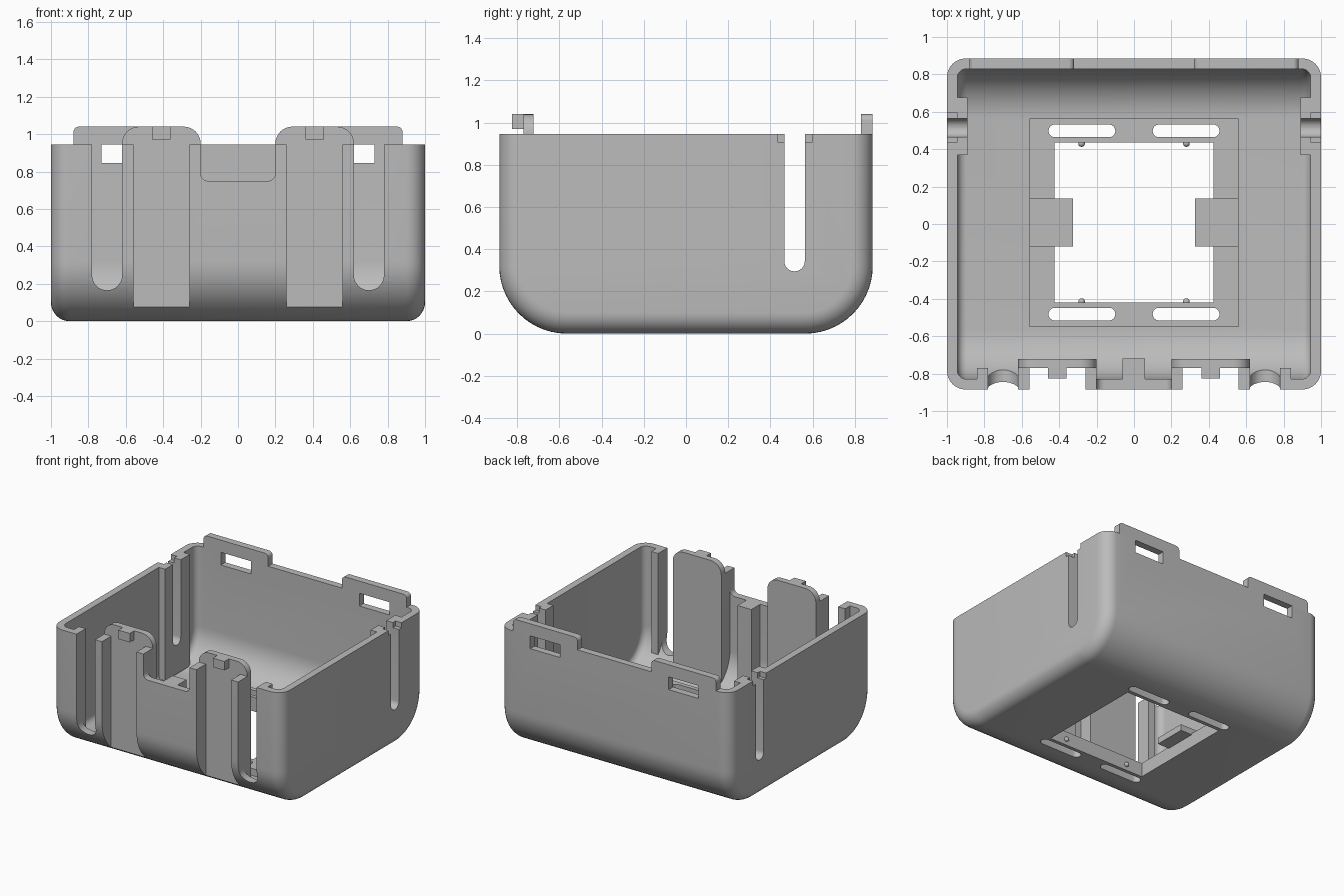
import bpy, bmesh, math

if "Cube" in bpy.data.objects:
    bpy.data.objects.remove(bpy.data.objects["Cube"])

grey = bpy.data.materials.new("plain_grey")
grey.diffuse_color = (0.5, 0.5, 0.5, 1)
grey.use_nodes = True
grey.node_tree.nodes["Principled BSDF"].inputs["Base Color"].default_value = grey.diffuse_color


def finish(bm, name):
    bmesh.ops.recalc_face_normals(bm, faces=bm.faces)
    me = bpy.data.meshes.new(name)
    bm.to_mesh(me)
    bm.free()
    me.materials.append(grey)
    ob = bpy.data.objects.new(name, me)
    bpy.context.collection.objects.link(ob)
    return ob


def loft(name, rings):
    """Closed solid through a list of equal-length point rings."""
    bm = bmesh.new()
    vr = [[bm.verts.new(p) for p in ring] for ring in rings]
    n = len(vr[0])
    for a, b in zip(vr, vr[1:]):
        for i in range(n):
            j = (i + 1) % n
            bm.faces.new((a[i], a[j], b[j], b[i]))
    bm.faces.new(vr[0][::-1])
    bm.faces.new(vr[-1])
    return finish(bm, name)


def rounded(u0, u1, v0, v1, low=0.0, high=0.0, seg=8):
    """Rectangle outline with rounded lower and upper corners."""
    pts = []
    for cu, cv, su, sv, r, a in ((u0, v0, 1, 1, low, 180), (u1, v0, -1, 1, low, 270),
                                 (u1, v1, -1, -1, high, 0), (u0, v1, 1, -1, high, 90)):
        for k in range(seg + 1) if r else (0,):
            t = math.radians(a + 90 * k / seg)
            pts.append((cu + su * r + r * math.cos(t), cv + sv * r + r * math.sin(t)))
    return pts


def prism(name, pts, axis, lo, hi):
    """Extrude an outline along one axis."""
    place = {"x": lambda u, v, w: (w, u, v), "y": lambda u, v, w: (u, w, v),
             "z": lambda u, v, w: (u, v, w)}[axis]
    return loft(name, [[place(u, v, w) for u, v in pts] for w in (lo, hi)])


def span(s, a, b):
    return min(s * a, s * b), max(s * a, s * b)


def tub(name, hx, hy, z0, z1, big, small):
    """Box with large front/back bottom rounds and small end rounds."""
    steps = 8
    rings = []
    for s in (-1, 1):
        half = []
        for k in range(steps + 1):
            t = math.pi / 2 * k / steps
            x, d = hx - small + small * math.cos(t), small * (1 - math.sin(t))
            half.append([(s * x, u, v) for u, v in
                         rounded(-hy + d, hy - d, z0 + d, z1, big - d, 0, 14)])
        rings += half if s < 0 else half[::-1]
    return loft(name, rings)


def cut(ob, cutters):
    for c in cutters:
        m = ob.modifiers.new("cut", "BOOLEAN")
        m.operation, m.solver, m.object = "DIFFERENCE", "EXACT", c
        bpy.context.view_layer.objects.active = ob
        bpy.ops.object.modifier_apply(modifier=m.name)


def discard(cutters):
    for c in cutters:
        bpy.data.objects.remove(c, do_unlink=True)


# Main tub
shell = tub("shell", 1.0, 0.885, 0.0, 0.945, 0.32, 0.1)
cavity = tub("cavity_cutter", 0.945, 0.83, 0.055, 1.3, 0.265, 0.05)
cut(shell, [cavity])
discard([cavity])

# Raised frame around the floor opening
frame = prism("floor_frame", rounded(-0.56, 0.56, -0.55, 0.565), "z", 0.03, 0.11)

# Floor opening and vent slots
floor_cut = [prism("opening_cutter", rounded(-0.425, 0.425, -0.42, 0.435), "z", -1, 1)]
for s in (-1, 1):
    for y in (-0.482, 0.498):
        x0, x1 = span(s, 0.1, 0.457)
        floor_cut.append(prism("vent_cutter", rounded(x0, x1, y - 0.034, y + 0.034, 0.0339, 0.0339),
                               "z", -1, 1))
cut(shell, floor_cut)
cut(frame, floor_cut)
discard(floor_cut)

# Front wall: centre notch, panel recesses and slots
wall_cut = [prism("notch_cutter", rounded(-0.2, 0.2, 0.75, 1.3, 0.04), "y", -1, -0.7)]
for s in (-1, 1):
    wall_cut.append(prism("recess_cutter", rounded(*span(s, 0.26, 0.56), -0.1, 1.3), "y", -1, -0.77))
    wall_cut.append(prism("slot_cutter", rounded(*span(s, 0.62, 0.78), 0.165, 1.3, 0.0799), "y", -1, -0.7))
    # Shallow steps beside the side slots
    wall_cut.append(prism("step_cutter", rounded(0.437, 0.597, 0.905, 1.3), "x", *span(s, 0.945, 1.1)))
cut(shell, wall_cut)
discard(wall_cut)

# Side slots with thickened pads inside
side_cut = [prism("side_slot_cutter", rounded(0.466, 0.563, 0.295, 1.3, 0.0484), "x", -1.2, 1.2)]
cut(shell, side_cut)
for s in (-1, 1):
    pad = prism("side_pad", rounded(0.37, 0.675, 0.07, 0.945), "x", *span(s, 0.89, 0.947))
    cut(pad, side_cut)
discard(side_cut)

# Back latch tabs with windows through tab and wall
windows = [prism("window_cutter", rounded(*span(s, 0.47, 0.73), 0.845, 0.945), "y", 0.7, 1)
           for s in (-1, 1)]
cut(shell, windows)
discard(windows)
for s in (-1, 1):
    prism("latch_tab", rounded(*span(s, 0.32, 0.88), 0.945, 1.04, 0, 0.03), "y", 0.83, 0.885)

# Front spring panels, their catches and the ribs beside them
for s in (-1, 1):
    prism("spring_panel", rounded(*span(s, 0.2, 0.62), 0.1, 1.04, 0, 0.09), "y", -0.77, -0.722)
    prism("panel_catch", rounded(*span(s, 0.36, 0.46), 0.97, 1.04), "y", -0.825, -0.765)
    for a, b in ((0.2, 0.26), (0.56, 0.62), (0.78, 0.84)):
        prism("front_rib", [(-0.84, 0.2), (-0.77, 0.1), (-0.77, 0.945), (-0.84, 0.945)], "x", *span(s, a, b))
prism("centre_rib", [(-0.84, 0.2), (-0.72, 0.08), (-0.72, 0.75), (-0.84, 0.75)], "x", -0.062, 0.058)

# Floor tabs and small bumps inside the opening
for s in (-1, 1):
    prism("floor_tab", rounded(-0.12, 0.135, 0.1, 0.15), "x", *span(s, 0.325, 0.56))
    for y in (-0.415, 0.43):
        bm = bmesh.new()
        bmesh.ops.create_uvsphere(bm, u_segments=12, v_segments=8, radius=0.018)
        bump = finish(bm, "opening_bump")
        bump.location = (s * 0.28, y, 0.045)

# Smooth the rounds, keep edges sharp
for ob in bpy.context.scene.objects:
    ob.select_set(True)
    bpy.context.view_layer.objects.active = ob
bpy.ops.object.shade_smooth_by_angle(angle=math.radians(30))
